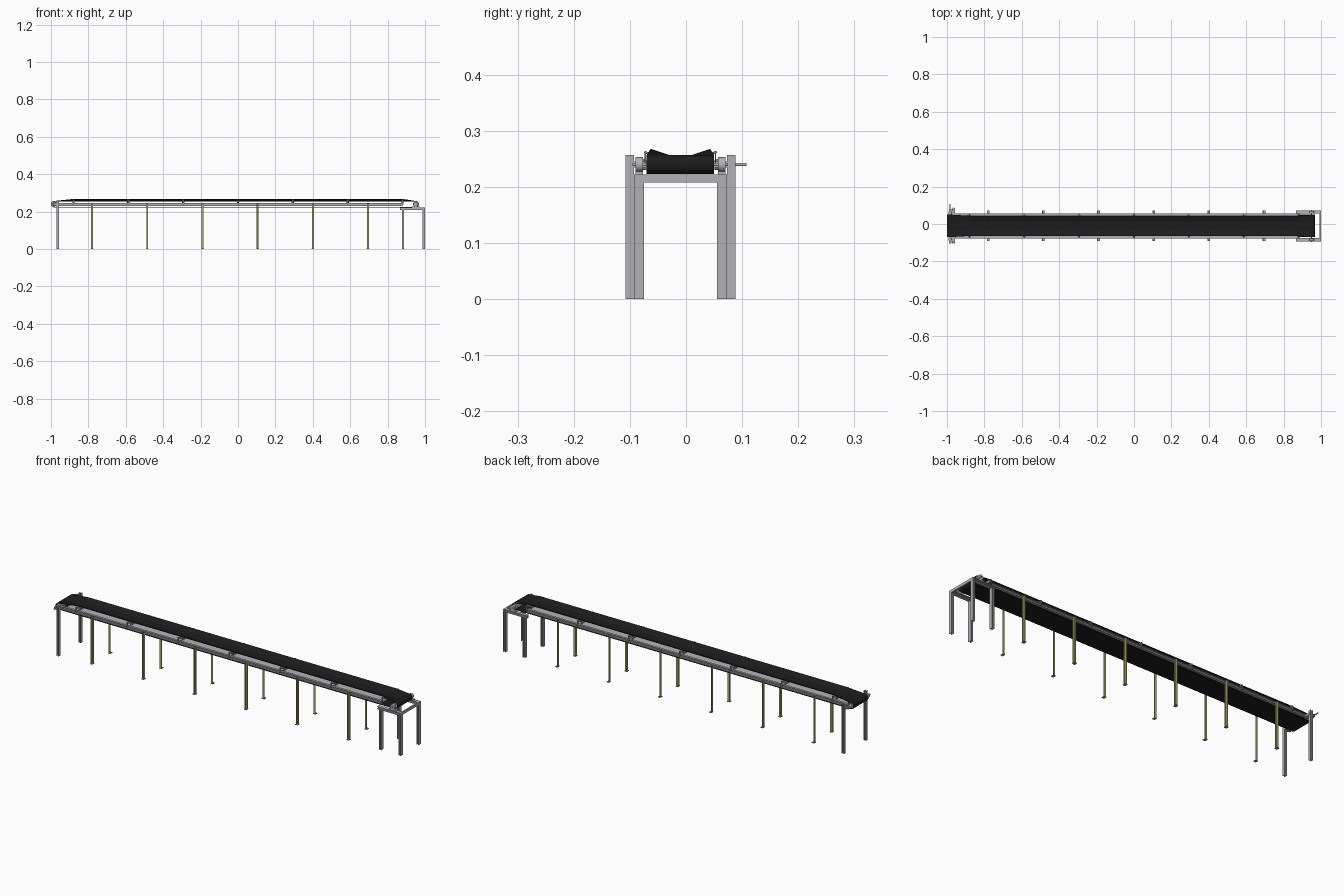
import bpy, bmesh, math
from mathutils import Vector

if "Cube" in bpy.data.objects:
    bpy.data.objects.remove(bpy.data.objects["Cube"])

CY = -0.01          # conveyor centre line in y
HEAD, TAIL, PZ, R = -0.983, 0.95, 0.240, 0.017


def material(name, rgb):
    m = bpy.data.materials.new(name)
    m.diffuse_color = (*rgb, 1)
    m.use_nodes = True
    m.node_tree.nodes["Principled BSDF"].inputs["Base Color"].default_value = m.diffuse_color
    return m


BLACK = material("belt_black", (0.012, 0.012, 0.012))
OLIVE = material("leg_olive", (0.42, 0.45, 0.16))
GREEN = material("idler_green", (0.18, 0.32, 0.25))
GREY = material("steel_grey", (0.45, 0.45, 0.47))


def finish(name, bm, mat):
    bmesh.ops.recalc_face_normals(bm, faces=bm.faces)
    me = bpy.data.meshes.new(name)
    bm.to_mesh(me)
    bm.free()
    ob = bpy.data.objects.new(name, me)
    bpy.context.collection.objects.link(ob)
    me.materials.append(mat)
    return ob


def add_box(bm, x0, x1, y0, y1, z0, z1):
    vs = bmesh.ops.create_cube(bm, size=1)["verts"]
    for v in vs:
        v.co = Vector(((x0 + x1) / 2 + v.co.x * (x1 - x0),
                       (y0 + y1) / 2 + v.co.y * (y1 - y0),
                       (z0 + z1) / 2 + v.co.z * (z1 - z0)))


def boxes(name, mat, *dims):
    bm = bmesh.new()
    for d in dims:
        add_box(bm, *d)
    return finish(name, bm, mat)


def rod(name, a, b, r, mat, n=24):
    a, b = Vector(a), Vector(b)
    bm = bmesh.new()
    bmesh.ops.create_cone(bm, cap_ends=True, segments=n, radius1=r, radius2=r, depth=(b - a).length)
    q = Vector((0, 0, 1)).rotation_difference(b - a)
    for v in bm.verts:
        v.co = q @ v.co + (a + b) / 2
    for f in bm.faces:
        f.smooth = len(f.verts) == 4
    for e in bm.edges:
        e.smooth = all(len(f.verts) == 4 for f in e.link_faces)
    return finish(name, bm, mat)


def h_post(name, x, y, w, h, d=0.013, t=0.003):
    # H-section post: two flanges facing x and a web between
    return boxes(name, GREY, (x - d/2, x - d/2 + t, y - w/2, y + w/2, 0, h),
                 (x + d/2 - t, x + d/2, y - w/2, y + w/2, 0, h),
                 (x - d/2 + t, x + d/2 - t, y - t/2, y + t/2, 0, h))


# belt: closed loop of cross-sections, flat on the drums and troughed between
def section(x, z, trough):
    half = 0.06 - 0.007 * trough
    return [(x, CY + s * y, z + dz) for s, y, dz in
            ((-1, half, 0.011 * trough), (-1, 0.02, 0), (1, 0.02, 0), (1, half, 0.011 * trough))]


loop = []
for i in range(13):
    a = math.pi * (1.5 - i / 12)
    loop.append(section(HEAD + R * math.cos(a), PZ + R * math.sin(a), 0))
loop += [section(-0.88 + i * 1.76 / 6, PZ + R, 1) for i in range(7)]
for i in range(13):
    a = math.pi * (0.5 - i / 12)
    loop.append(section(TAIL + R * math.cos(a), PZ + R * math.sin(a), 0))
bm = bmesh.new()
rows = [[bm.verts.new(p) for p in s] for s in loop]
for i, r0 in enumerate(rows):
    r1 = rows[(i + 1) % len(rows)]
    for j in range(3):
        bm.faces.new((r0[j], r0[j + 1], r1[j + 1], r1[j]))
belt = finish("belt", bm, BLACK)
mod = belt.modifiers.new("thickness", "SOLIDIFY")
mod.thickness = 0.003
mod.offset = -1

# drums and shafts
for nm, x, y0, y1 in (("head", HEAD, -0.108, 0.108), ("tail", TAIL, -0.095, 0.075)):
    rod(nm + "_drum", (x, CY - 0.056, PZ), (x, CY + 0.056, PZ), R - 0.003, GREY, 32)
    rod(nm + "_shaft", (x, y0, PZ), (x, y1, PZ), 0.003, GREY)

# deck plate between the runs
boxes("deck_plate", GREY, (-0.95, 0.875, CY - 0.06, CY + 0.06, 0.236, 0.2375))

for s, side in ((-1, "front"), (1, "back")):
    def yy(a, b):
        return tuple(sorted((CY + s * a, CY + s * b)))

    # channel stringer, open outward
    boxes(side + "_stringer", GREY,
          (-0.97, 0.88, *yy(0.055, 0.058), 0.231, 0.247),
          (-0.97, 0.88, *yy(0.058, 0.067), 0.231, 0.2335),
          (-0.97, 0.88, *yy(0.058, 0.067), 0.2445, 0.247))

    # intermediate angle legs with foot pads
    for i in range(6):
        x = -0.78 + i * 0.295
        boxes(f"{side}_leg_{i + 1}", OLIVE,
              (x - 0.005, x + 0.005, *yy(0.067, 0.070), 0, 0.244),
              (x - 0.005, x - 0.002, *yy(0.070, 0.079), 0, 0.244),
              (x - 0.007, x + 0.007, *yy(0.065, 0.082), 0, 0.003))

    # head post, its bracket and bearing
    h_post(side + "_head_post", -0.963, CY + s * 0.0905, 0.015, 0.257)
    boxes(side + "_head_bracket", GREY, (-0.970, -0.956, *yy(0.058, 0.092), 0.235, 0.245))
    boxes(side + "_head_bearing_arm", GREY, (HEAD - 0.006, -0.956, *yy(0.083, 0.090), 0.234, 0.246))
    rod(side + "_head_bearing", (HEAD, CY + s * 0.062, PZ), (HEAD, CY + s * 0.078, PZ), 0.010, GREY)

    # tail frame: two posts, side rail and bearing
    for nm, x in (("inner", 0.882), ("outer", 0.9935)):
        h_post(f"{side}_tail_post_{nm}", x, CY + s * 0.074, 0.018, 0.210)
    boxes(side + "_tail_rail", GREY,
          (0.865, 1.0, *yy(0.065, 0.083), 0.219, 0.222),
          (0.865, 1.0, *yy(0.0725, 0.0755), 0.211, 0.219),
          (0.865, 1.0, *yy(0.065, 0.083), 0.208, 0.211))
    boxes(side + "_tail_bearing_base", GREY, (TAIL - 0.02, TAIL + 0.02, *yy(0.067, 0.080), 0.222, 0.228))
    rod(side + "_tail_bearing", (TAIL, CY + s * 0.067, PZ), (TAIL, CY + s * 0.080, PZ), 0.013, GREY)

# tail cross beam
boxes("tail_cross_beam", GREY, (0.993, 1.0, CY - 0.083, CY + 0.083, 0.208, 0.222))

# troughing idlers: base bar, centre roller, two wing rollers and end brackets
for i in range(7):
    x, z = -0.88 + i * 0.88 / 3, 0.2475
    boxes(f"idler_base_{i + 1}", GREEN, (x - 0.004, x + 0.004, CY - 0.067, CY + 0.067, 0.2375, 0.2405),
          *[(x - 0.004, x + 0.004, CY + s * 0.0625 - 0.0012, CY + s * 0.0625 + 0.0012, 0.24, 0.263)
            for s in (-1, 1)])
    rod(f"idler_centre_{i + 1}", (x, CY - 0.019, z), (x, CY + 0.019, z), 0.006, GREY, 16)
    for s, side in ((-1, "front"), (1, "back")):
        rod(f"idler_wing_{side}_{i + 1}", (x, CY + s * 0.023, z + 0.001),
            (x, CY + s * 0.055, z + 0.0117), 0.006, GREY, 16)
        rod(f"idler_pin_{side}_{i + 1}", (x, CY + s * 0.054, z + 0.0114),
            (x, CY + s * 0.0645, z + 0.0149), 0.002, GREEN, 10)
